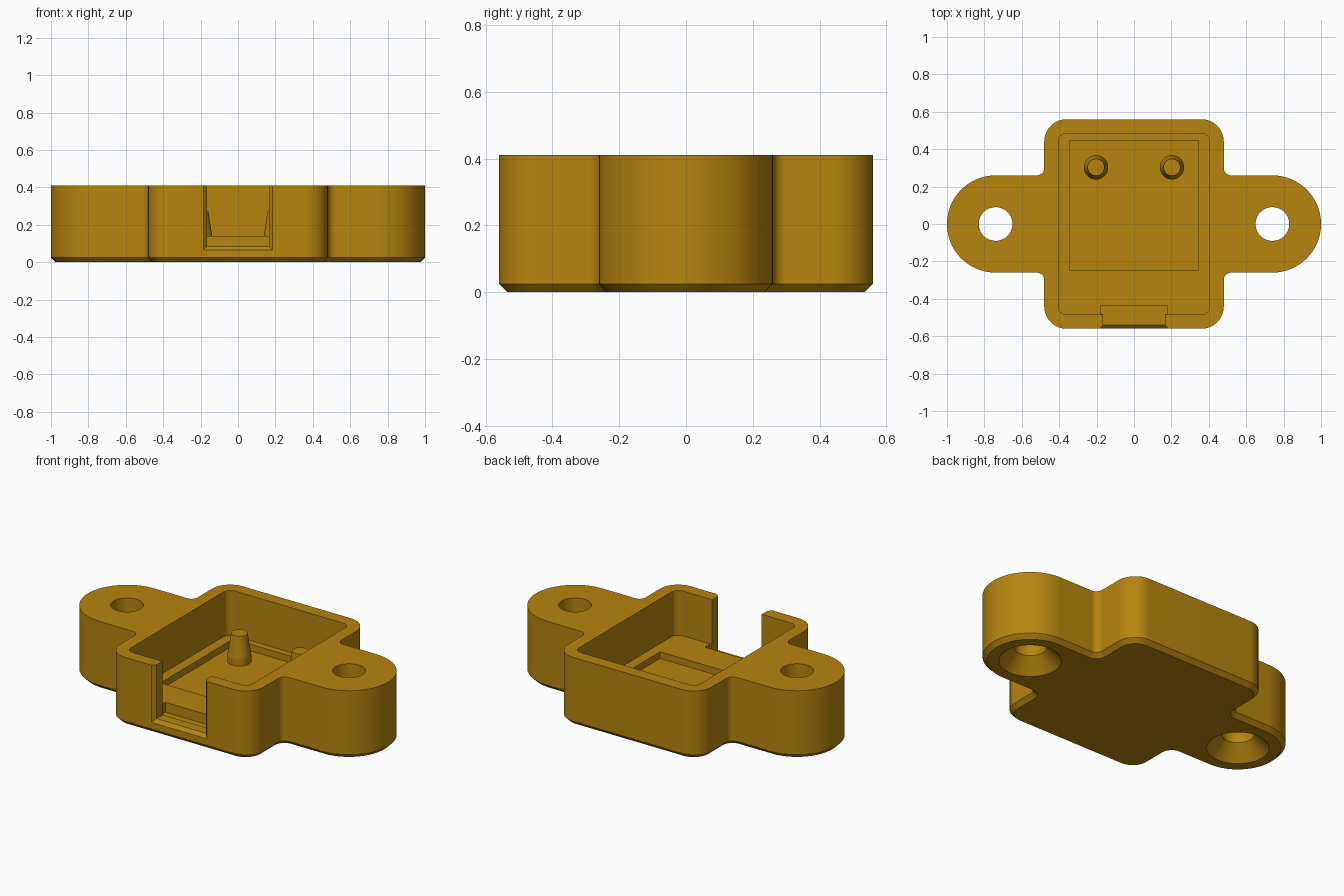
import bpy, bmesh, math

if "Cube" in bpy.data.objects:
    bpy.data.objects.remove(bpy.data.objects["Cube"])

H = 0.41          # overall height
EAR_X = 0.74      # screw ear centre
SEG = 16          # steps per quarter arc

gold = bpy.data.materials.new("golden_brown")
gold.diffuse_color = (0.47, 0.235, 0.0045, 1)
gold.use_nodes = True
gold.node_tree.nodes["Principled BSDF"].inputs["Base Color"].default_value = gold.diffuse_color


def arc(cx, cy, r, a0, a1):
    n = max(2, round(abs(a1 - a0) / 90 * SEG))
    angles = [math.radians(a0 + (a1 - a0) * i / n) for i in range(n + 1)]
    return [(cx + r * math.cos(a), cy + r * math.sin(a)) for a in angles]


def body_outline(d):
    """Counter-clockwise outline with two ears, shrunk inwards by d."""
    half = (arc(EAR_X, 0, 0.26 - d, 0, 90)
            + arc(0.52, 0.30, 0.04 + d, 270, 180)
            + arc(0.36, 0.44, 0.12 - d, 0, 90))
    half += [(-x, y) for x, y in reversed(half)][:-1]   # shared ear tip
    return half + [(-x, -y) for x, y in half][:-1] + [(-half[-1][0], -half[-1][1])]


def rounded_rect(hx, hy, r):
    return (arc(hx - r, hy - r, r, 0, 90) + arc(r - hx, hy - r, r, 90, 180)
            + arc(r - hx, r - hy, r, 180, 270) + arc(hx - r, r - hy, r, 270, 360))


def loft(name, rings):
    """Closed solid through rings of matching 3D points."""
    bm = bmesh.new()
    loops = [[bm.verts.new(p) for p in ring] for ring in rings]
    n = len(loops[0])
    for a, b in zip(loops, loops[1:]):
        for i in range(n):
            j = (i + 1) % n
            bm.faces.new((a[i], a[j], b[j], b[i]))
    bm.faces.new(loops[0][::-1])
    bm.faces.new(loops[-1])
    bmesh.ops.remove_doubles(bm, verts=bm.verts, dist=1e-5)
    bmesh.ops.recalc_face_normals(bm, faces=bm.faces)
    mesh = bpy.data.meshes.new(name)
    bm.to_mesh(mesh)
    bm.free()
    mesh.materials.append(gold)
    obj = bpy.data.objects.new(name, mesh)
    bpy.context.collection.objects.link(obj)
    return obj


def at_z(points, z):
    return [(x, y, z) for x, y in points]


def turned(name, cx, cy, profile):
    return loft(name, [at_z(arc(cx, cy, r, 0, 360)[:-1], z) for r, z in profile])


def box(name, x0, x1, y0, y1, z0, z1):
    base = [(x0, y0), (x1, y0), (x1, y1), (x0, y1)]
    return loft(name, [at_z(base, z0), at_z(base, z1)])


def select(obj):
    bpy.ops.object.select_all(action='DESELECT')
    obj.select_set(True)
    bpy.context.view_layer.objects.active = obj


# Housing with chamfered bottom edge
housing = loft("housing", [at_z(body_outline(0.025), 0),
                           at_z(body_outline(0), 0.025),
                           at_z(body_outline(0), H)])

# Main cavity, sunken floor and clip pocket
cavity = rounded_rect(0.405, 0.485, 0.045)
cutters = [
    loft("cavity_cutter", [at_z(cavity, 0.14), at_z(cavity, 0.6)]),
    box("recess_cutter", -0.345, 0.345, -0.245, 0.445, 0.10, 0.58),
    box("pocket_cutter", -0.18, 0.18, -0.48, -0.435, 0.08, 0.56),
]

# Front cable slot with flared mouth
slot = [(-0.58, 0.205, 0.045), (-0.54, 0.165, 0.085), (-0.46, 0.165, 0.085)]
cutters.append(loft("slot_cutter", [
    [(-w, y, z), (w, y, z), (w, y, 0.54), (-w, y, 0.54)] for y, w, z in slot]))

# Countersunk screw holes
for s in (-1, 1):
    cutters.append(turned("screw_hole_cutter", s * EAR_X, 0,
                          [(0.19, -0.02), (0.09, 0.085), (0.09, 0.5)]))

for cutter in cutters:
    select(housing)
    mod = housing.modifiers.new("cut", 'BOOLEAN')
    mod.operation = 'DIFFERENCE'
    mod.solver = 'EXACT'
    mod.object = cutter
    bpy.ops.object.modifier_apply(modifier=mod.name)
    bpy.data.objects.remove(cutter)

# Tapered locating posts on the sunken floor
posts = [turned("locating_post", s * 0.203, 0.303,
                [(0.065, 0.10), (0.065, 0.14), (0.045, 0.27)]) for s in (-1, 1)]

for obj in [housing] + posts:
    select(obj)
    bpy.ops.object.shade_smooth_by_angle(angle=math.radians(25))
for post in posts:
    post.data.set_sharp_from_angle(angle=math.radians(7))
